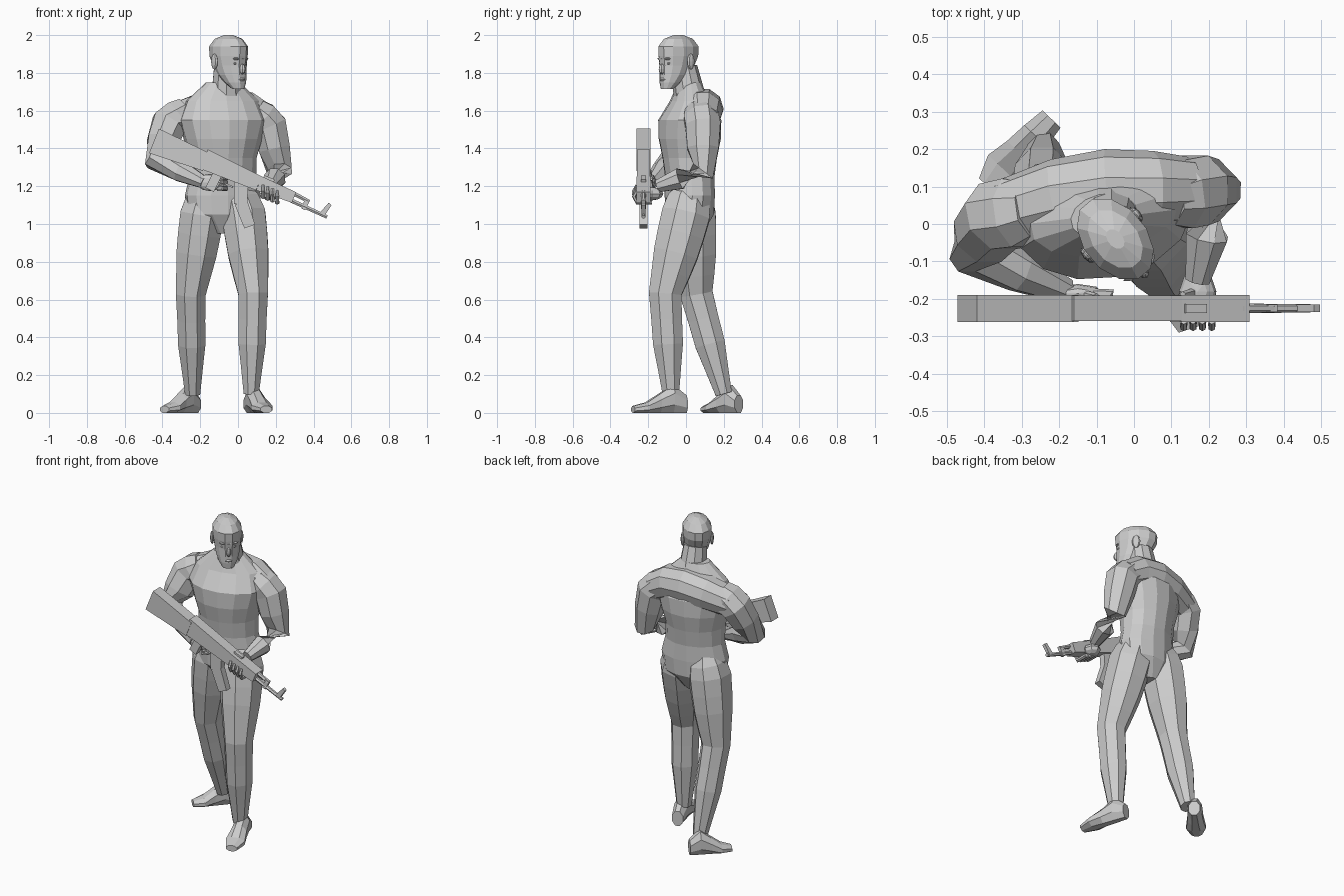
import bpy
import bmesh
from math import cos, sin, tau, radians
from mathutils import Matrix, Vector

if "Cube" in bpy.data.objects:
    bpy.data.objects.remove(bpy.data.objects["Cube"])

shade = Vector((.6, .6, .6, 1))
grey = bpy.data.materials.new("plain_grey")
grey.use_nodes = True
grey.diffuse_color = shade
grey.node_tree.nodes["Principled BSDF"].inputs["Base Color"].default_value = shade

ACROSS, BACK, UP = Matrix.Identity(3)


def finish(name, bm):
    bmesh.ops.recalc_face_normals(bm, faces=bm.faces)
    mesh = bpy.data.meshes.new(name)
    bm.to_mesh(mesh)
    bm.free()
    mesh.materials.append(grey)
    part = bpy.data.objects.new(name, mesh)
    bpy.context.collection.objects.link(part)
    return part


def loft(name, rings, sides):
    """Skin a list of rings, each a centre with two half axes."""
    bm = bmesh.new()
    angles = [tau * (side + .5) / sides for side in range(sides)]
    loops = [[bm.verts.new(centre + u * cos(angle) + v * sin(angle)) for angle in angles]
             for centre, u, v in rings]
    for lower, upper in zip(loops, loops[1:]):
        for side in range(sides):
            before = side - 1
            bm.faces.new((lower[before], lower[side], upper[side], upper[before]))
    bm.faces.new(loops[0])
    bm.faces.new(loops[-1])
    return finish(name, bm)


def refine(points):
    """Add a point halfway along every stretch of a path."""
    result = [points[0]]
    for start, end in zip(points, points[1:]):
        result += [start.lerp(end, .5), end]
    return result


def tube(name, path, radii, sides=8, depth=1):
    """Rings square to a path, one radius for each point."""
    rings = []
    for index, (point, radius) in enumerate(zip(path, radii)):
        ahead = path[min(index + 1, len(path) - 1)]
        behind = path[max(index - 1, 0)]
        along = (ahead - behind).normalized()
        guide = UP if abs(along.y) > abs(along.z) and abs(along.y) > abs(along.x) else BACK
        side = along.cross(guide).normalized()
        rings.append((point, side * radius, along.cross(side) * radius * depth))
    return loft(name, rings, sides)


def blob(name, centre, half, frame=Matrix.Identity(4)):
    """Faceted ellipsoid."""
    bm = bmesh.new()
    place = frame @ Matrix.Translation(centre) @ Matrix.Diagonal(half).to_4x4()
    bmesh.ops.create_uvsphere(bm, u_segments=8, v_segments=6, radius=1, matrix=place)
    return finish(name, bm)


def bar(name, start, end, start_height, end_height, half_depth):
    """Tapered box between two points of the rifle's plane."""
    along = (end - start).normalized()
    bm = bmesh.new()
    corners = []
    for y in (-half_depth, half_depth):
        for point, height in ((start, start_height), (end, end_height)):
            rise = along.cross(BACK) * height / 2
            corners += [bm.verts.new(point + BACK * y + rise * way) for way in (-1, 1)]
    bmesh.ops.convex_hull(bm, input=corners)
    bmesh.ops.dissolve_limit(bm, angle_limit=radians(1), verts=bm.verts, edges=bm.edges)
    return finish(name, bm)


# Torso: level rings, turned slightly so the right shoulder leads
turn = Matrix.Rotation(radians(12), 3, "Z")
widths = (.06, .19, .205, .18, .18, .21, .24, .2, .09)
depths = (.07, .125, .13, .13, .145, .165, .165, .1, .06)
crotch = Vector((-.08, .02, .95))
torso_rings = []
for level, (width, depth) in enumerate(zip(widths, depths)):
    torso_rings.append((crotch + UP * level / 10, turn @ ACROSS * width, turn @ BACK * depth))
loft("torso", torso_rings, 14)

# Shoulder girdle, running over the upper back between the arms
girdle = [Vector((-.34, .03, 1.55)), Vector((-.2, .07, 1.59)), Vector((-.07, .09, 1.61)),
          Vector((.05, .09, 1.6)), Vector((.14, .09, 1.55))]
tube("shoulders", girdle, (.09, .105, .11, .105, .09), 10)

# Legs and feet: joints differ, the muscle profile is shared
leg_radii = (.07, .11, .125, .122, .115, .1, .085, .08, .078, .06, .043)
foot_widths = (.036, .045, .05, .062, .035)
foot_heights = (.1, .16, .11, .06, .04)
legs = {
    "left": ((-.01, .03, 1.2), (.03, 0, 1.05), (.08, -.11, .63), (.07, -.08, .1), (.06, 0, 0), (.15, -.28, 0)),
    "right": ((-.16, .03, 1.2), (-.19, .03, 1.05), (-.25, .055, .63), (-.24, .2, .1), (-.22, .28, 0), (-.39, .1, 0)),
}
for side, joints in legs.items():
    crest, hip, knee, ankle, heel, toe = map(Vector, joints)
    path = [crest, crest.lerp(hip, .5)] + refine(refine([hip, knee, ankle]))
    tube(side + "_leg", path, leg_radii, depth=1.1)
    sideways = (toe - heel).normalized().cross(UP)
    foot_rings = []
    for step, (width, height) in enumerate(zip(foot_widths, foot_heights)):
        middle = heel.lerp(toe, step / 4) + UP * height * .46
        foot_rings.append((middle, sideways * width, UP * height / 2))
    loft(side + "_foot", foot_rings, 8)

# Arms: shoulder, deltoid, elbow and wrist
arm_radii = (.08, .1, .1, .09, .07, .06, .035)
arms = {
    "left": ((.08, .07, 1.6), (.165, .09, 1.52), (.22, .09, 1.28), (.17, -.15, 1.2)),
    "right": ((-.27, .04, 1.6), (-.365, .02, 1.53), (-.43, -.07, 1.34), (-.18, -.18, 1.22)),
}
for side, joints in arms.items():
    tube(side + "_arm", refine([Vector(joint) for joint in joints]), arm_radii)

# Head, turned towards the left
head = Matrix.Translation((-.05, -.04, 1.85)) @ Matrix.Rotation(radians(40), 4, "Z")
head_turn = head.to_3x3()
heights = (-.135, -.1, -.06, -.01, .04, .09, .13, .15)
forward = (.08, .055, .03, .01, 0, 0, 0, 0)
head_widths = (.035, .056, .07, .078, .085, .085, .06, .02)
head_depths = (.03, .06, .085, .105, .122, .125, .09, .03)
head_rings = []
for height, ahead, width, depth in zip(heights, forward, head_widths, head_depths):
    centre = head @ Vector((0, -ahead, height))
    head_rings.append((centre, head_turn @ ACROSS * width, head_turn @ BACK * depth))
loft("head", head_rings, 12)
tube("neck", [Vector((-.06, .02, 1.67)), Vector((-.06, -.01, 1.83))], (.085, .07), 10)
blob("nose", (0, -.112, -.03), (.015, .022, .028), head)
blob("brow", (0, -.1, .025), (.055, .018, .01), head)
blob("lips", (0, -.105, -.085), (.026, .014, .011), head)
for way in (-1, 1):
    blob("eye", (way * .032, -.095, 0), (.013, .01, .007), head)
    blob("ear", (way * .085, .015, .01), (.012, .025, .042), head)

# Rifle, laid out along one sloping line from butt to muzzle
butt = Vector((-.445, -.225, 1.44))
slope = Matrix.Rotation(radians(22), 3, "Y")


def on_rifle(along, above=0):
    return butt + slope @ Vector((along, 0, above))


bar("stock", on_rifle(0), on_rifle(.3), .14, .1, .036)
bar("receiver", on_rifle(.28, .01), on_rifle(.6), .11, .08, .034)
bar("handguard", on_rifle(.6), on_rifle(.8), .08, .06, .036)
bar("magazine_top", on_rifle(.5), on_rifle(.55, -.14), .08, .07, .02)
bar("magazine_tip", on_rifle(.55, -.13), on_rifle(.64, -.23), .07, .06, .02)
bar("pistol_grip", on_rifle(.38), on_rifle(.37, -.13), .05, .05, .02)
bar("trigger_guard", on_rifle(.4, -.07), on_rifle(.48, -.07), .01, .01, .006)
bar("gas_block", on_rifle(.87, .02), on_rifle(.87, -.04), .03, .02, .01)
bar("front_sight", on_rifle(.97, -.03), on_rifle(.99, .04), .03, .02, .01)
bar("rear_sight", on_rifle(.61, .04), on_rifle(.67, .04), .02, .02, .012)
tube("barrel", [on_rifle(.78, -.02), on_rifle(1, -.03)], (.013, .011), 6)
tube("gas_tube", [on_rifle(.78, .02), on_rifle(.88, .01)], (.013, .011), 6)

# Hands: a palm, a thumb and four fingers curled round the rifle
finger_radii = (.013, .012, .01, .008)
right_palm = Vector((-.15, -.185, 1.22))
left_palm = Vector((.17, -.18, 1.16))
blob("right_palm", right_palm, (.07, .025, .045))
blob("left_palm", left_palm, (.05, .06, .035))
for finger in range(4):
    knuckle = right_palm + Vector((.04, 0, .02)) - UP * finger * .018
    reach, curl = ACROSS * .05, BACK * .03
    tube("right_finger", [knuckle, knuckle + reach, knuckle + reach - curl,
                          knuckle + reach / 2 - curl * 2], finger_radii, 6)
    knuckle = left_palm + ACROSS * (finger - 1.5) * .025 - UP * (finger * .01 + .015)
    reach, curl = BACK * -.08, UP * .03
    tube("left_finger", [knuckle, knuckle + reach, knuckle + reach * 1.2 + curl,
                         knuckle + reach + curl * 2], finger_radii, 6)
for side, palm in (("right", right_palm), ("left", left_palm)):
    tip = palm + Vector((.05, -.01, .07))
    if side == "left":
        tip.x = palm.x - .04
    tube(side + "_thumb", refine([palm, tip]), finger_radii, 6)
